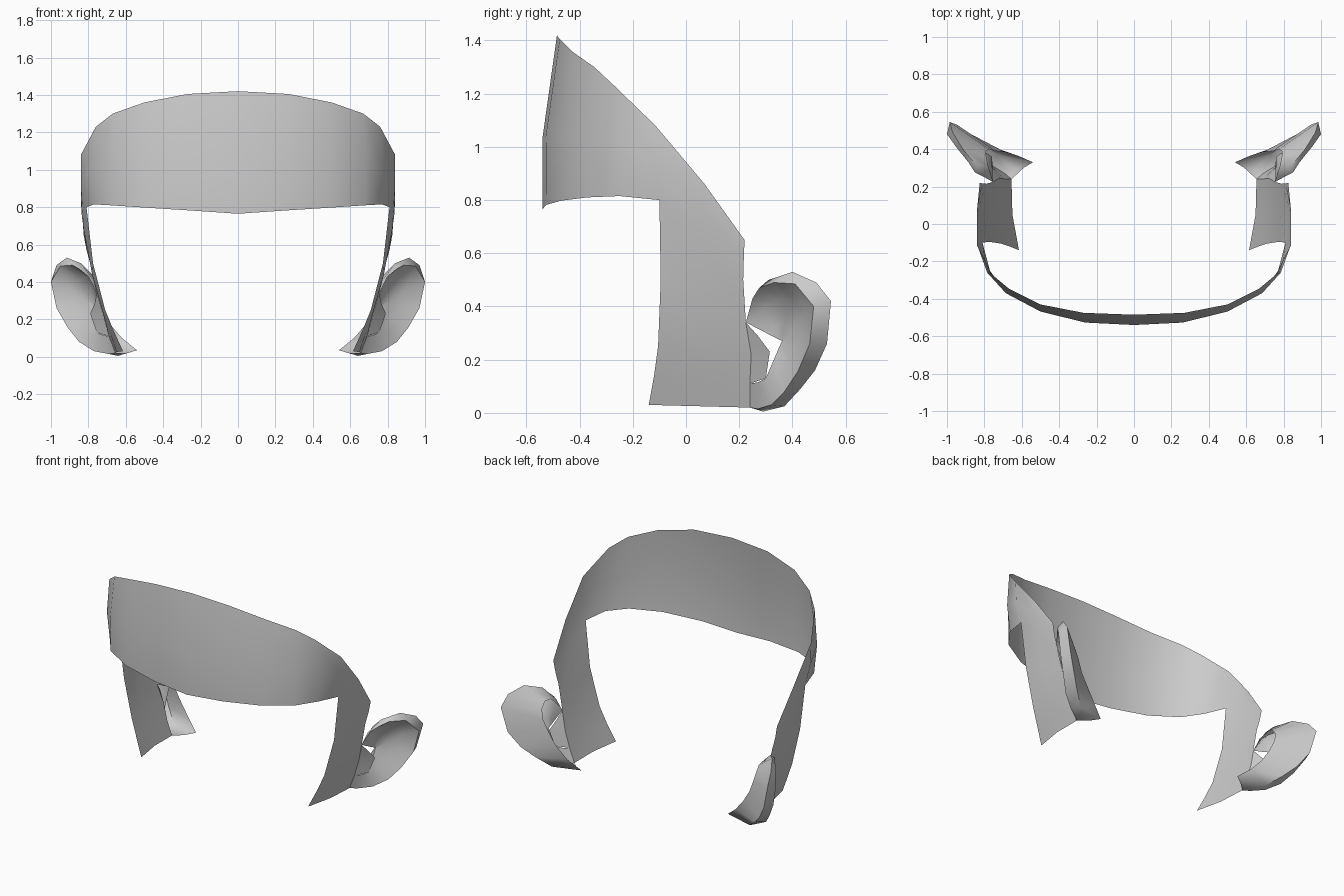
import bpy, bmesh
from mathutils import Vector


def loft(bm, rows):
    """Skin a list of equally long point rows with quads."""
    grid = [[bm.verts.new(p) for p in row] for row in rows]
    for a, b in zip(grid, grid[1:]):
        for i in range(len(a) - 1):
            bm.faces.new((a[i], a[i + 1], b[i + 1], b[i]))


def make_part(name, lofts, angle=60):
    """Lofted right half, welded and mirrored to the left."""
    bm = bmesh.new()
    for rows in lofts:
        loft(bm, rows)
    bmesh.ops.remove_doubles(bm, verts=bm.verts, dist=0.002)
    bmesh.ops.dissolve_degenerate(bm, edges=bm.edges, dist=0.0005)
    bmesh.ops.recalc_face_normals(bm, faces=bm.faces)
    me = bpy.data.meshes.new(name)
    bm.to_mesh(me)
    bm.free()
    ob = bpy.data.objects.new(name, me)
    bpy.context.collection.objects.link(ob)
    mod = ob.modifiers.new("mirror", 'MIRROR')
    mod.use_clip = True
    mod.merge_threshold = 0.001
    bpy.ops.object.select_all(action='DESELECT')
    ob.select_set(True)
    bpy.context.view_layer.objects.active = ob
    bpy.ops.object.shade_smooth_by_angle(angle=angle * 3.14159 / 180)
    return ob


# Forehead: upper, middle and lower edge from the centre to the temple
brow_top = [(0, -.485, 1.42), (.27, -.475, 1.405), (.5, -.43, 1.36),
            (.67, -.345, 1.30), (.76, -.27, 1.23), (.84, -.115, 1.08)]
brow_mid = [(0, -.54, 1.03), (.26, -.527, 1.04), (.5, -.468, 1.04),
            (.685, -.37, 1.03), (.785, -.26, 1.0), (.84, -.108, .94)]
brow_low = [(0, -.54, .765), (.25, -.525, .782), (.5, -.468, .798),
            (.68, -.37, .81), (.77, -.25, .815), (.81, -.10, .80)]

# Temple and cheek: rows run front to back, from the top down
cheek = [
    [(.84, -.115, 1.08), (.84, .07, .86), (.825, .22, .65)],
    [(.84, -.108, .94), (.837, .065, .77), (.81, .217, .57)],
    [(.81, -.10, .80), (.825, .06, .68), (.79, .215, .50)],
    [(.775, -.095, .50), (.78, .06, .44), (.755, .225, .34)],
    [(.71, -.105, .25), (.72, .07, .23), (.72, .245, .22)],
    [(.665, -.12, .14), (.68, .06, .12), (.69, .24, .11)],
    [(.615, -.14, .03), (.65, .05, .025), (.655, .24, .02)],
]
make_part("forehead_and_cheeks", [[brow_top, brow_mid, brow_low], cheek])

# Ear rings, each running from the front notch over the top to the lobe
back_edge = [(.755, .225, .34), (.77, .28, .41), (.78, .31, .44),
             (.79, .36, .44), (.79, .39, .40), (.775, .40, .34),
             (.74, .39, .26), (.69, .385, .18), (.62, .365, .10),
             (.54, .33, .035), (.59, .30, .02), (.655, .24, .02)]
outer_rim = [(.755, .225, .34), (.78, .255, .42), (.84, .31, .50),
             (.915, .40, .53), (.97, .49, .49), (.985, .545, .42),
             (.945, .53, .26), (.88, .485, .16), (.81, .43, .09),
             (.73, .37, .025), (.64, .29, .005), (.655, .24, .02)]
front_rim = [(.755, .225, .34), (.80, .25, .43), (.85, .275, .47),
             (.885, .33, .49), (.95, .41, .485), (1.0, .48, .40),
             (.97, .465, .26), (.91, .42, .155), (.85, .37, .08),
             (.77, .32, .03), (.69, .27, .015), (.655, .24, .02)]
bowl = [(.755, .225, .34), (.77, .29, .39), (.79, .33, .42),
        (.82, .37, .43), (.86, .42, .41), (.89, .45, .36),
        (.87, .43, .27), (.82, .39, .19), (.78, .34, .15),
        (.755, .30, .13), (.72, .27, .115), (.69, .24, .11)]
hollow = Vector((.76, .36, .27))
deep = [Vector(p).lerp(hollow, .6) for p in bowl[:10]]
shell = [back_edge, outer_rim, front_rim, bowl]
pit = [bowl[:10], deep, [hollow] * 9 + [hollow]]

# Small flap in front of the ear opening
flap = [[(.755, .225, .34), (.72, .245, .22), (.69, .24, .11)],
        [(.765, .27, .29), (.79, .315, .23), (.755, .30, .13)]]


def loft_to_point(ring, tip):
    """Split a closing fan into rows that end near one point."""
    return [ring, [Vector(p).lerp(tip, .97) for p in ring]]


make_part("ears", [shell, [bowl[:10], deep], loft_to_point(deep, hollow), flap], 50)
